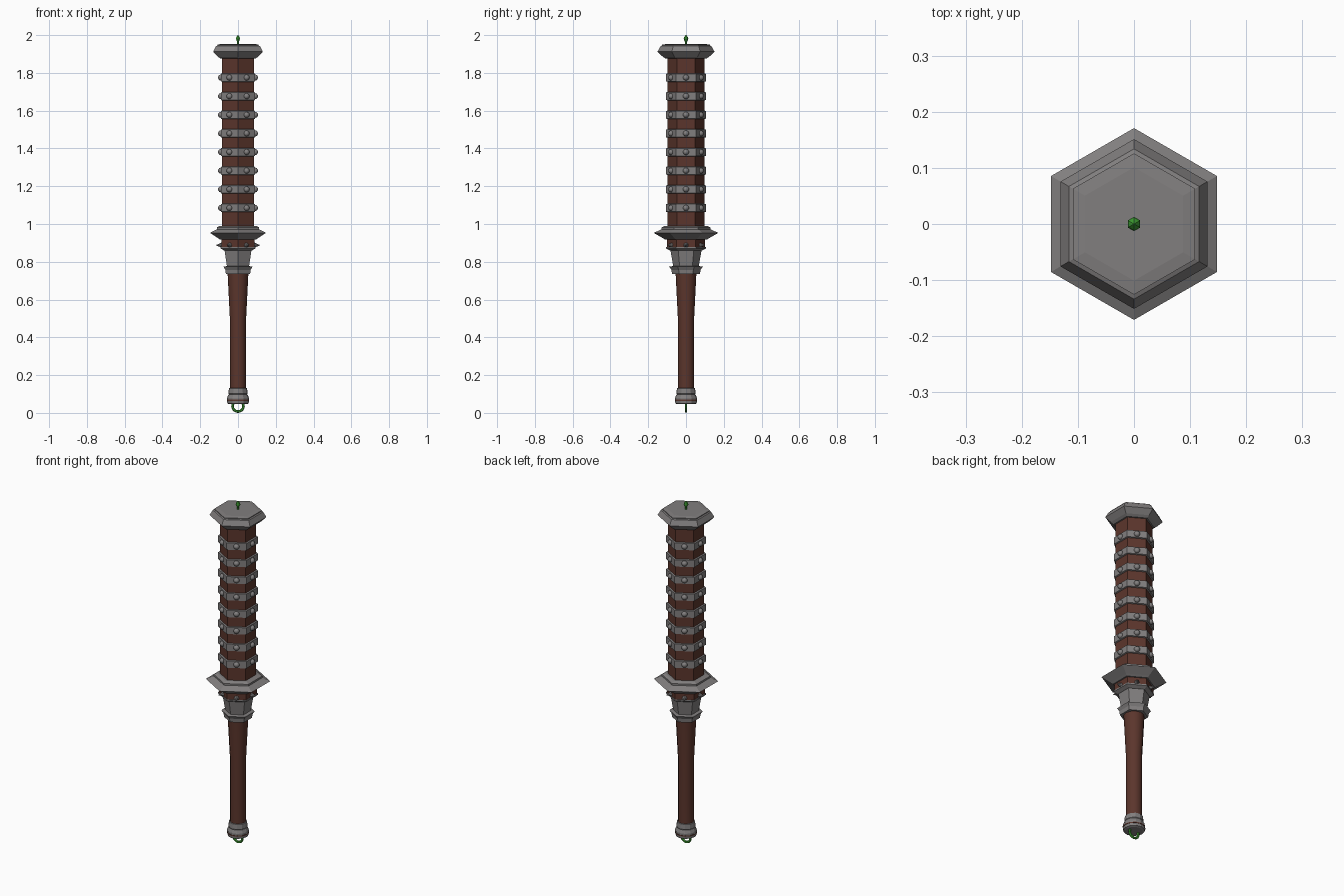
import bpy, bmesh, math
from mathutils import Vector, Matrix

if "Cube" in bpy.data.objects:
    bpy.data.objects.remove(bpy.data.objects["Cube"])


def mat(name, c):
    m = bpy.data.materials.new(name)
    m.diffuse_color = (*c, 1)
    m.use_nodes = True
    m.node_tree.nodes["Principled BSDF"].inputs["Base Color"].default_value = m.diffuse_color
    return m


STEEL = mat("grey steel", (0.22, 0.21, 0.21))
WOOD = mat("brown wood", (0.105, 0.036, 0.025))
GREEN = mat("green enamel", (0.045, 0.32, 0.03))
C30 = math.cos(math.pi / 6)


def finish(name, bm, m, smooth=None):
    bmesh.ops.recalc_face_normals(bm, faces=bm.faces)
    me = bpy.data.meshes.new(name)
    bm.to_mesh(me)
    bm.free()
    ob = bpy.data.objects.new(name, me)
    bpy.context.collection.objects.link(ob)
    me.materials.append(m)
    if smooth:
        bpy.ops.object.select_all(action='DESELECT')
        bpy.context.view_layer.objects.active = ob
        ob.select_set(True)
        bpy.ops.object.shade_smooth_by_angle(angle=math.radians(smooth))
    return ob


def turned(name, profile, m, sides=6, smooth=None):
    """Solid from (apothem, z) points; a corner points along +y."""
    bm = bmesh.new()
    k = 1 / C30 if sides == 6 else 1
    rings = []
    for r, z in profile:
        rings.append([bm.verts.new((r * k * math.cos(a), r * k * math.sin(a), z))
                      for a in (math.pi / 2 + 2 * math.pi * i / sides for i in range(sides))])
    for a, b in zip(rings, rings[1:]):
        for i in range(sides):
            j = (i + 1) % sides
            bm.faces.new((a[i], a[j], b[j], b[i]))
    bm.faces.new(rings[0])
    bm.faces.new(rings[-1])
    return finish(name, bm, m, smooth)


def studs(name, heights, apothem, radius, length, cone=False):
    """One stud in the middle of each of the six faces."""
    bm = bmesh.new()
    for z in heights:
        for i in range(6):
            a = i * math.pi / 3
            d = Vector((math.cos(a), math.sin(a), 0))
            rot = d.to_track_quat('Z', 'Y').to_matrix().to_4x4()
            pos = Matrix.Translation(d * apothem + Vector((0, 0, z)))
            if cone:
                bmesh.ops.create_cone(bm, cap_ends=True, segments=8, radius1=radius, radius2=0, depth=length,
                                      matrix=pos @ rot @ Matrix.Translation((0, 0, length / 2)))
            else:
                bmesh.ops.create_uvsphere(bm, u_segments=10, v_segments=6, radius=1,
                                          matrix=pos @ rot @ Matrix.Diagonal((radius, radius, length, 1)))
    return finish(name, bm, STEEL, None if cone else 60)


# wooden hexagonal shaft with studded steel bands
turned("shaft", [(0.084, 0.96), (0.084, 1.90)], WOOD)
levels = [1.085 + i * 0.0986 for i in range(8)]
for i, z in enumerate(levels):
    turned(f"band_{i + 1}", [(0.083, z - 0.023), (0.091, z - 0.02), (0.091, z + 0.02), (0.083, z + 0.023)], STEEL)
studs("band_studs", levels, 0.091, 0.016, 0.015)

# head cap and finial
turned("head_cap", [(0.092, 1.875), (0.106, 1.885), (0.131, 1.912), (0.116, 1.942), (0.109, 1.945),
                    (0.109, 1.95), (0.0875, 1.953)], STEEL)
turned("finial", [(0.006, 1.95), (0.005, 1.965), (0.011, 1.98), (0.009, 1.989), (0.001, 2.0)], GREEN)

# guard, spiked wooden collar below it, and neck
turned("guard", [(0.095, 0.917), (0.106, 0.925), (0.148, 0.953), (0.112, 0.972), (0.112, 0.982), (0.096, 0.99)], STEEL)
turned("guard_collar", [(0.088, 0.87), (0.088, 0.92)], WOOD)
turned("collar_rim", [(0.074, 0.86), (0.092, 0.871), (0.092, 0.879), (0.08, 0.879)], STEEL)
studs("collar_spikes", [0.888], 0.086, 0.014, 0.032, cone=True)
turned("neck", [(0.056, 0.76), (0.073, 0.872)], STEEL)
turned("neck_rim", [(0.064, 0.735), (0.067, 0.757), (0.077, 0.774), (0.055, 0.778)], STEEL)

# turned grip
turned("grip", [(0.043, 0.06), (0.043, 0.50), (0.055, 0.74)], WOOD, 12, 35)

# pommel with inlaid wooden strip and hanging ring
turned("pommel_collar", [(0.048, 0.098), (0.051, 0.102), (0.048, 0.13), (0.042, 0.132)], STEEL, 12)
turned("pommel", [(0.046, 0.046), (0.056, 0.05), (0.058, 0.062), (0.058, 0.08), (0.05, 0.098)], STEEL, 12)
turned("pommel_inlay", [(0.05, 0.064), (0.0595, 0.064), (0.0595, 0.070), (0.05, 0.070)], WOOD, 12)
bpy.ops.mesh.primitive_torus_add(major_segments=20, minor_segments=6, major_radius=0.029, minor_radius=0.007,
                                 location=(0, 0, 0.036), rotation=(math.pi / 2, 0, 0))
ring = bpy.context.object
ring.name = "hanging_ring"
ring.data.materials.append(GREEN)
